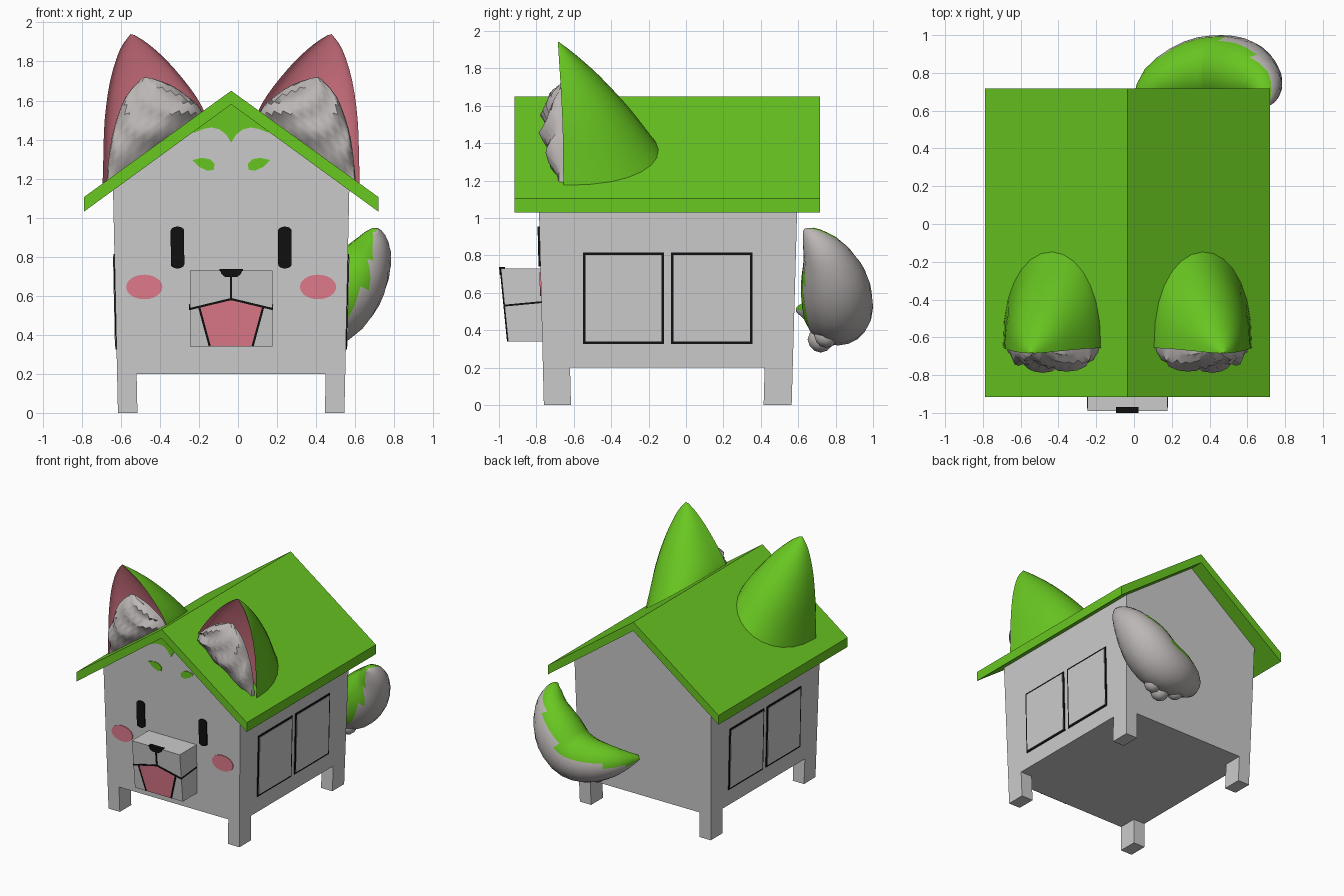
import bpy, bmesh
from math import sin, cos, pi, radians
from mathutils import Vector

if "Cube" in bpy.data.objects:
    bpy.data.objects.remove(bpy.data.objects["Cube"])

C = -0.035  # centre line of the house


def material(name, rgb):
    m = bpy.data.materials.new(name)
    m.diffuse_color = (*rgb, 1)
    m.use_nodes = True
    m.node_tree.nodes["Principled BSDF"].inputs["Base Color"].default_value = m.diffuse_color
    return m


GREEN = material("green", (0.14, 0.57, 0.015))
PINK = material("pink", (0.75, 0.2, 0.26))
BLACK = material("black", (0.005, 0.005, 0.005))
GREY = material("grey", (0.5, 0.47, 0.46))


def make(name, verts, faces, mats=(), face_mats=None, smooth=None):
    me = bpy.data.meshes.new(name)
    me.from_pydata([tuple(v) for v in verts], [], faces)
    for m in mats:
        me.materials.append(m)
    if face_mats:
        me.polygons.foreach_set("material_index", face_mats)
    bm = bmesh.new()
    bm.from_mesh(me)
    bmesh.ops.recalc_face_normals(bm, faces=bm.faces)
    bm.to_mesh(me)
    bm.free()
    if smooth:
        me.polygons.foreach_set("use_smooth", [True] * len(me.polygons))
        me.set_sharp_from_angle(angle=radians(smooth))
    ob = bpy.data.objects.new(name, me)
    bpy.context.collection.objects.link(ob)
    return ob


def loft(rings):
    """Closed rings -> verts, side faces and two end caps."""
    n = len(rings[0])
    verts = [p for r in rings for p in r]
    faces = [(i * n + j, i * n + (j + 1) % n, (i + 1) * n + (j + 1) % n, (i + 1) * n + j)
             for i in range(len(rings) - 1) for j in range(n)]
    last = (len(rings) - 1) * n
    return verts, faces + [tuple(range(n)), tuple(range(last, last + n))]


def spline(pts, steps):
    """Catmull-Rom through tuples of any length."""
    p = [Vector(q) for q in pts]
    p = [p[0]] + p + [p[-1]]
    out = []
    for i in range(1, len(p) - 2):
        a, b, c, d = p[i - 1:i + 3]
        for k in range(steps):
            t = k / steps
            out.append(b + (c - a) * (t / 2) + (a * 2 - b * 5 + c * 4 - d) * (t * t / 2)
                       + (b * 3 - a - c * 3 + d) * (t ** 3 / 2))
    return out + [p[-1]]


# Walls lean outward slightly as they rise
def half_w(z): return 0.58 + 0.022 * z
def front_y(z): return -0.76 - 0.025 * z
def back_y(z): return 0.565 + 0.028 * z


# Surface maps: flat (u, v) and depth d -> position
def on_wall(u, v, d): return (C + u, front_y(v) - d, v)
def on_muzzle(u, v, d): return (C + u, -0.99 + (0.73 - v) * 0.1 - d, v)


def on_side(s):
    return lambda u, v, d: (C + s * (half_w(v) + d), u, v)


def plate(name, pts, surface, mat=None, thick=0.006):
    rings = [[surface(u, v, d) for u, v in pts] for d in (-0.004, thick)]
    return make(name, *loft(rings), [mat] if mat else [])


def line(name, a, b, w, surface, mat=BLACK, thick=0.006):
    a, b = Vector(a), Vector(b)
    n = Vector((a.y - b.y, b.x - a.x)).normalized() * w / 2
    return plate(name, [a + n, b + n, b - n, a - n], surface, mat, thick)


def rect(u0, v0, u1, v1):
    return [(u0, v0), (u1, v0), (u1, v1), (u0, v1)]


# House body: pentagonal gabled box
sec = []
for fy in (front_y, back_y):
    sec.append([(C + s * half_w(z) * k, fy(z), z) for s, k, z in
                ((-1, 1, 0.2), (1, 1, 0.2), (1, 1, 1.15), (1, 0, 1.6), (-1, 1, 1.15))])
make("house_body", *loft(sec))

# Legs follow the wall lean
for s in (-1, 1):
    for fy, dy, tag in ((front_y, 0.145, "front"), (back_y, -0.15, "back")):
        rings = []
        for z in (0, 0.21):
            xo, yo = C + s * half_w(z), fy(z)
            rings.append([(xo, yo, z), (xo - s * 0.1, yo, z),
                          (xo - s * 0.1, yo + dy, z), (xo, yo + dy, z)])
        make(tag + "_leg", *loft(rings))

# Roof: chevron slab
prof = [(0, 1.65), (0.755, 1.105), (0.755, 1.03), (0, 1.58), (-0.755, 1.03), (-0.755, 1.105)]
v, f = loft([[(C + x, y, z) for x, z in prof] for y in (-0.917, 0.717)])
f = f[:-2] + [(0, 1, 2, 3), (0, 3, 4, 5), (6, 7, 8, 9), (6, 9, 10, 11)]
make("roof", v, f, [GREEN])

# Windows on both sides
for s in (-1, 1):
    for y0, y1 in ((-0.55, -0.118), (-0.08, 0.355)):
        plate("window_frame", rect(y0, 0.325, y1, 0.815), on_side(s), BLACK, 0.005)
        plate("window_glass", rect(y0 + 0.014, 0.339, y1 - 0.014, 0.801), on_side(s), None, 0.008)

# Muzzle box with sloped front
v, f = loft([[on_muzzle(u, z, 0) if k == 0 else (C + u, -0.75, z)
              for u, z in rect(-0.212, 0.34, 0.212, 0.73)] for k in (0, 1)])
make("muzzle", v, f)
nose = [(-0.06, 0.738), (0.06, 0.738), (0.05, 0.712), (0.03, 0.695), (-0.03, 0.695), (-0.05, 0.712)]
plate("nose", nose, on_muzzle, BLACK, 0.009)
plate("nose_top", rect(-0.06, -0.998, 0.06, -0.968), lambda u, w, d: (C + u, w, 0.732 + d), BLACK)
tongue = [(0, 0.58), (0.165, 0.545), (0.11, 0.342), (-0.11, 0.342), (-0.165, 0.545)]
plate("tongue", tongue, on_muzzle, PINK, 0.004)
line("lip_centre", (0, 0.70), (0, 0.575), 0.01, on_muzzle)
for s in (-1, 1):
    line("lip", (0, 0.583), (s * 0.212, 0.532), 0.011, on_muzzle)
    line("mouth_edge", (s * 0.165, 0.545), (s * 0.11, 0.342), 0.011, on_muzzle)
    line("lip_side", (-0.972, 0.531), (-0.77, 0.55), 0.01,
         lambda u, w, d, s=s: (C + s * (0.212 + d), u, w), BLACK, 0.003)

# Face markings: eyes, cheeks, brows
brow = [(0.2, 1.295), (0.15, 1.306), (0.11, 1.3), (0.085, 1.275), (0.09, 1.245), (0.12, 1.24), (0.165, 1.26)]
circle = [(cos(2 * pi * k / 24), sin(2 * pi * k / 24)) for k in range(24)]
for s in (-1, 1):
    eye = [(s * 0.275 + 0.035 * a, 0.847 + 0.022 * b + (0.085 if b > 0 else -0.085))
           for a, b in circle]
    plate("eye", eye, on_wall, BLACK, 0.01)
    plate("cheek", [(s * 0.445 + 0.093 * a, 0.645 + 0.063 * b) for a, b in circle], on_wall, PINK)
    plate("brow", [(s * u, w) for u, w in brow], on_wall, GREEN)
    # Half of the scalloped forehead patch
    scallop = [(0, 1.59), (0, 1.385), (0.025, 1.425), (0.06, 1.452), (0.1, 1.462),
               (0.14, 1.455), (0.19, 1.435), (0.2, 1.445)]
    plate("forehead_patch", [(s * u, w) for u, w in scallop], on_wall, GREEN)

# Ears: rows of (outer x, outer z, inner x, inner z, front y, depth)
ear_rows = spline([(0.66, 1.12, 0.13, 1.51, -0.655, 0.54), (0.655, 1.3, 0.15, 1.57, -0.657, 0.46),
                   (0.648, 1.5, 0.215, 1.67, -0.66, 0.35), (0.62, 1.7, 0.325, 1.80, -0.67, 0.21),
                   (0.57, 1.86, 0.425, 1.89, -0.68, 0.085), (0.515, 1.94, 0.495, 1.935, -0.685, 0.01)], 3)
# Fur: same layout, bulging forward
fur_rows = spline([(0.64, 1.17, 0.14, 1.52, -0.65, 0.05), (0.625, 1.32, 0.17, 1.575, -0.65, 0.11),
                   (0.60, 1.46, 0.22, 1.62, -0.655, 0.10), (0.54, 1.62, 0.31, 1.68, -0.66, 0.065),
                   (0.45, 1.72, 0.41, 1.715, -0.66, 0.01)], 3)
N = 14


def arc(row, s, depth, power, reverse=False):
    ox, oz, ix, iz, y, _ = row
    pts = []
    for k in range(N + 1):
        a = pi * k / N
        t = (1 - cos(a)) / 2
        pts.append((C + s * (ox + (ix - ox) * t), y + depth * max(sin(a), 0) ** power,
                    oz + (iz - oz) * t))
    return pts[::-1][1:-1] if reverse else pts


for s in (-1, 1):
    rings = [arc(r, s, r[5], 0.85) + arc(r, s, r[5] * 0.25, 1, True) for r in ear_rows]
    v, f = loft(rings)
    n = len(rings[0])
    fm = [0 if i % n < N else 1 for i in range(len(f) - 2)] + [0, 0]
    make("ear", v, f, [GREEN, PINK], fm, 50)
    rings = []
    for i, r in enumerate(fur_rows):
        rings.append([(x, y - r[5] * 0.35 * max(0, sin(k * 1.55 + i * 1.3)) * (0 < k < N), z)
                      for k, (x, y, z) in enumerate(arc(r, s, -r[5] * 0.9, 0.7))])
    make("ear_fur", *loft(rings), [GREY], None, 45)

# Tail: swept tube of (x, y, z, radius), green on the inner side
path = spline([(0.0, 0.60, 0.51, 0.02), (0.12, 0.73, 0.50, 0.11), (0.30, 0.80, 0.49, 0.17),
               (0.46, 0.81, 0.53, 0.19), (0.58, 0.79, 0.66, 0.18), (0.67, 0.74, 0.80, 0.125),
               (0.70, 0.67, 0.90, 0.06), (0.70, 0.63, 0.935, 0.01)], 3)
M = 20
rings = []
for i, p in enumerate(path):
    tan = (path[min(i + 1, len(path) - 1)] - path[max(i - 1, 0)]).to_3d().normalized()
    side = tan.cross(Vector((0, 0, 1))).normalized()
    up = side.cross(tan)
    rings.append([p.to_3d() + p.w * (side * cos(2 * pi * k / M) + up * sin(2 * pi * k / M))
                  for k in range(M)])
v, f = loft(rings)
inner = Vector((-0.45, -0.4, 0.7)).normalized()
fm = []
for i, face in enumerate(f[:-2]):
    mid = (path[i // M] + path[i // M + 1]).to_3d() / 2
    out = (sum((v[j] for j in face), Vector()) / 4 - mid).normalized()
    fm.append(0 if out.dot(inner) > -0.05 else 1)
make("tail", v, f, [GREEN, GREY], fm + [0, 0], 60)

# Fluffy lumps under the tail
for x, y, z, r in ((0.36, 0.72, 0.35, 0.07), (0.25, 0.76, 0.37, 0.06), (0.45, 0.75, 0.37, 0.065)):
    bpy.ops.mesh.primitive_ico_sphere_add(subdivisions=2, radius=r, location=(x, y, z))
    bpy.context.object.name = "tail_fluff"
    bpy.context.object.data.materials.append(GREY)
    bpy.ops.object.shade_smooth()
